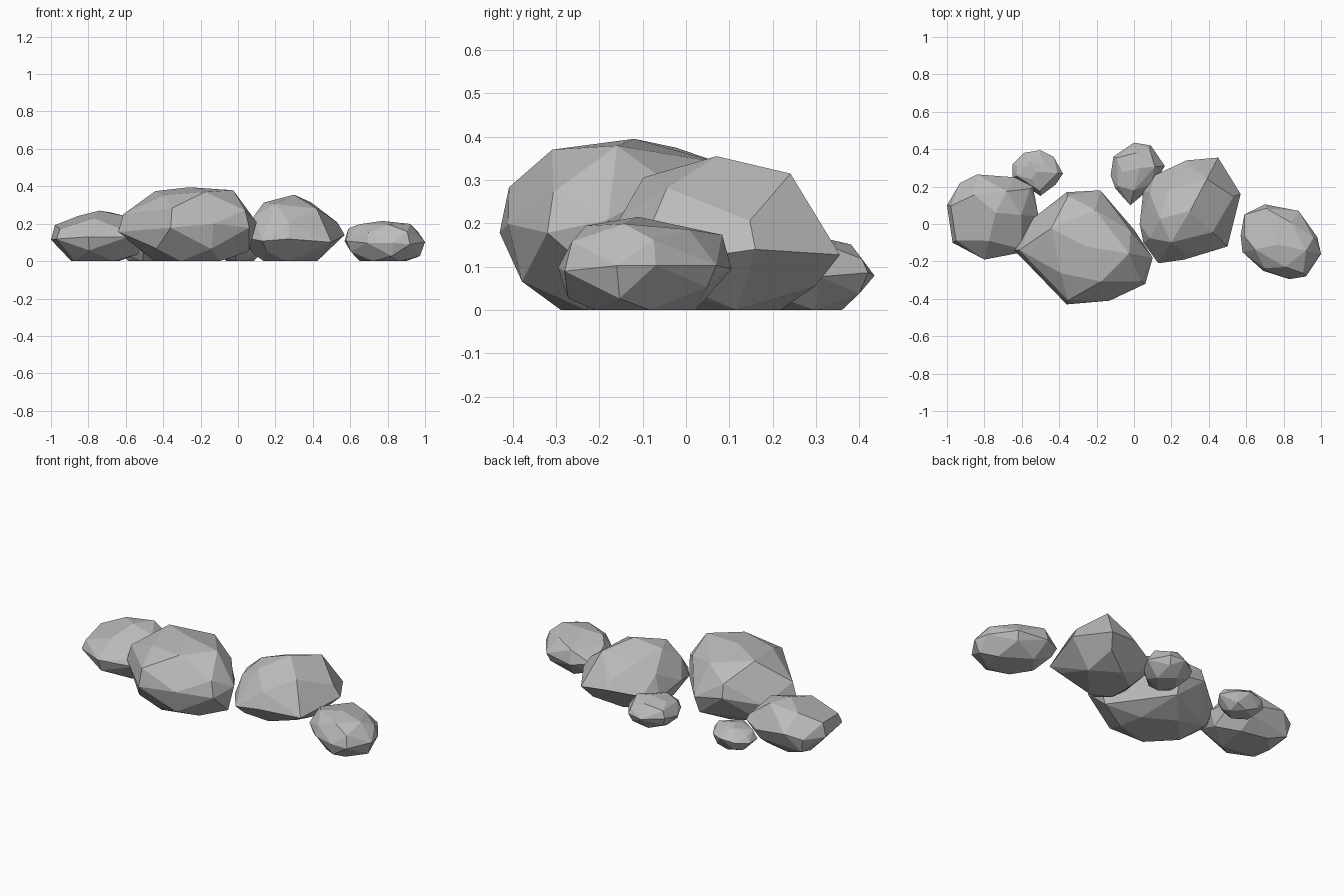
import bpy
import bmesh
import math
import random
from mathutils import Vector

cube = bpy.data.objects.get("Cube")
if cube:
    bpy.data.objects.remove(cube, do_unlink=True)

# One stone colour for every boulder
stone = bpy.data.materials.new("light_grey_stone")
grey = (0.5, 0.5, 0.5, 1.0)
stone.diffuse_color = grey
stone.use_nodes = True
stone.node_tree.nodes["Principled BSDF"].inputs["Base Color"].default_value = grey


def make_boulder(name, outline, peak, layers, seed):
    """Hull of a waist outline, scaled rings (z, scale, phase) and a peak."""
    rng = random.Random(seed)
    ring = [Vector((x, y, 0)) for x, y in outline]
    centre = sum(ring, Vector()) / len(ring)
    top = Vector(peak)
    bm = bmesh.new()
    for z, scale, phase in layers:
        # Rings lean towards the peak as they rise
        lean = (Vector((top.x, top.y, 0)) - centre) * (1 - scale) * (z > top.z / 2)
        step = 1 if scale == 1 else 2
        for i in range(phase, len(ring), step):
            p = centre + lean + (ring[i] - centre) * scale
            wobble = 0 if z == 0 else rng.uniform(-1, 1) * top.z * 0.07
            p.z = z + wobble
            bm.verts.new(p)
    bm.verts.new(top)
    hull = bmesh.ops.convex_hull(bm, input=bm.verts)
    loose = {g for g in hull["geom_interior"] + hull["geom_unused"]
             if isinstance(g, bmesh.types.BMVert)}
    bmesh.ops.delete(bm, geom=list(loose), context="VERTS")
    # Merge nearly level facets into broad chipped planes
    bmesh.ops.dissolve_limit(bm, angle_limit=math.radians(9),
                             verts=bm.verts, edges=bm.edges)
    bmesh.ops.recalc_face_normals(bm, faces=bm.faces)
    mesh = bpy.data.meshes.new(name)
    bm.to_mesh(mesh)
    bm.free()
    mesh.materials.append(stone)
    obj = bpy.data.objects.new(name, mesh)
    bpy.context.collection.objects.link(obj)
    return obj


# Large boulders
make_boulder(
    "large_middle_boulder",
    [(-.64, -.14), (-.54, .03), (-.36, .17), (-.18, .18), (0, -.03),
     (.1, -.18), (.06, -.32), (-.13, -.41), (-.36, -.43), (-.46, -.34)],
    (-.26, -.12, .395),
    [(0, .5, 0), (.06, .88, 1), (.18, 1, 0), (.27, .93, 0), (.365, .65, 1)], 3)

make_boulder(
    "tall_right_boulder",
    [(.03, 0), (.05, .18), (.11, .26), (.28, .34), (.45, .355),
     (.57, .16), (.5, -.12), (.27, -.19), (.13, -.21), (.05, -.1)],
    (.3, .07, .355),
    [(0, .55, 1), (.04, .8, 0), (.12, 1, 0), (.22, .86, 1), (.3, .6, 0)], 5)

make_boulder(
    "left_boulder",
    [(-1, .1), (-.93, .22), (-.84, .265), (-.64, .25), (-.54, .2),
     (-.51, .04), (-.59, -.15), (-.8, -.19), (-.97, -.1)],
    (-.74, .06, .27),
    [(0, .55, 0), (.05, .9, 1), (.13, 1, 0), (.18, .92, 0), (.245, .6, 1)], 8)

# Low outlying boulder
make_boulder(
    "far_right_boulder",
    [(.57, -.06), (.59, .05), (.7, .105), (.88, .07), (.98, -.07),
     (1, -.16), (.92, -.28), (.83, -.295), (.69, -.25), (.58, -.15)],
    (.77, -.11, .215),
    [(0, .6, 0), (.04, .88, 1), (.1, 1, 0), (.16, .9, 0), (.2, .65, 1)], 2)

# Small stones behind
make_boulder(
    "small_back_left_stone",
    [(-.65, .32), (-.59, .38), (-.5, .395), (-.43, .36), (-.38, .27),
     (-.42, .21), (-.5, .15), (-.57, .2), (-.65, .25)],
    (-.52, .28, .145),
    [(0, .5, 0), (.03, .8, 1), (.075, 1, 0), (.11, .8, 0), (.13, .5, 1)], 4)

make_boulder(
    "small_back_middle_stone",
    [(-.125, .26), (-.11, .36), (0, .435), (.09, .42), (.165, .31),
     (.1, .2), (-.02, .1), (-.1, .19)],
    (.03, .3, .17),
    [(0, .5, 0), (.03, .85, 1), (.08, 1, 0), (.12, .88, 1), (.15, .6, 0)], 6)
